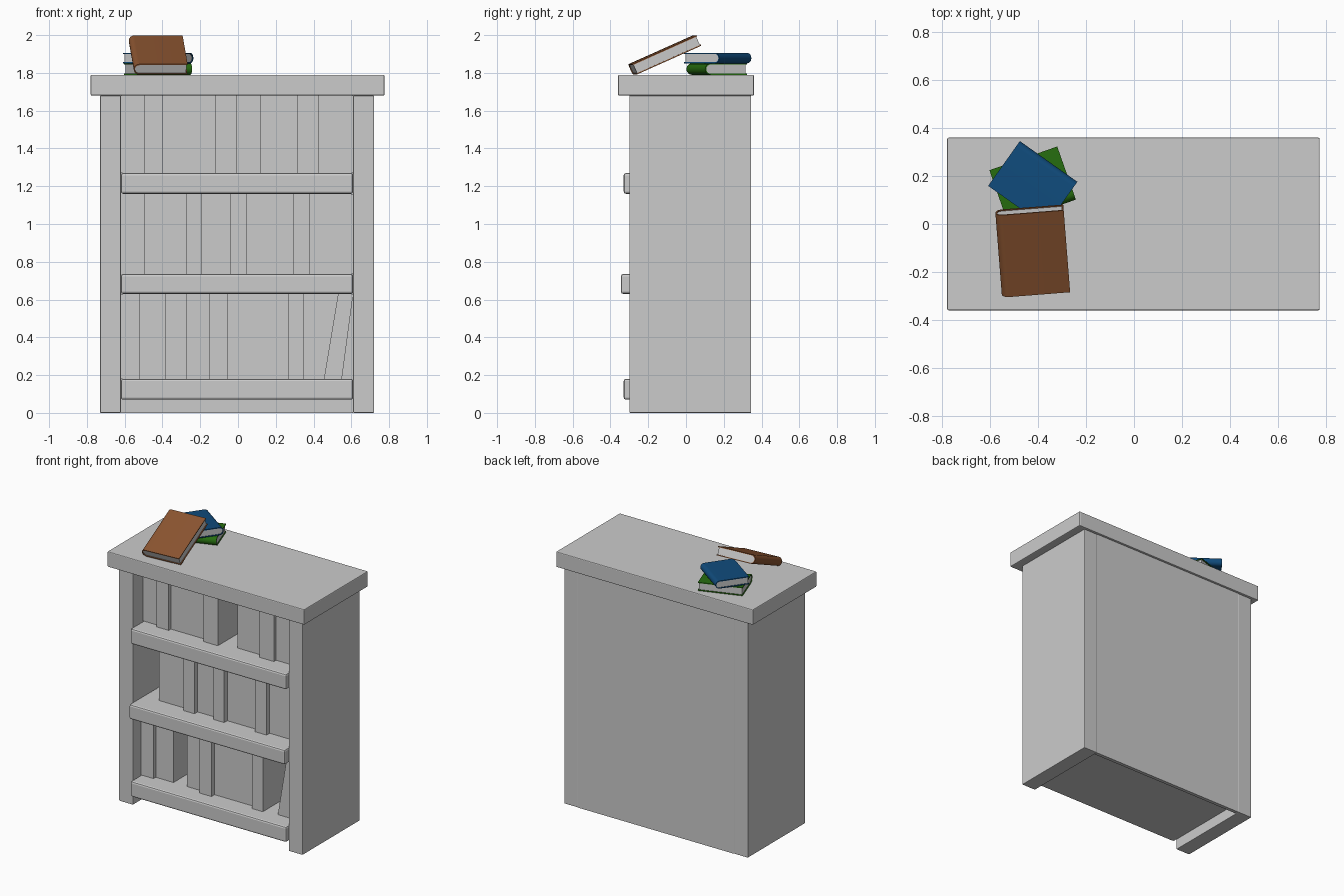
import bpy, bmesh, math
from mathutils import Matrix

if "Cube" in bpy.data.objects:
    bpy.data.objects.remove(bpy.data.objects["Cube"])


def finish(name, bm, color=None, bevel=0.0, smooth=False):
    bmesh.ops.recalc_face_normals(bm, faces=bm.faces)
    me = bpy.data.meshes.new(name)
    bm.to_mesh(me)
    bm.free()
    ob = bpy.data.objects.new(name, me)
    bpy.context.collection.objects.link(ob)
    if color:
        mat = bpy.data.materials.new(name + "_color")
        mat.diffuse_color = (*color, 1)
        mat.use_nodes = True
        mat.node_tree.nodes["Principled BSDF"].inputs["Base Color"].default_value = mat.diffuse_color
        me.materials.append(mat)
    if bevel:
        mod = ob.modifiers.new("bevel", 'BEVEL')
        mod.width, mod.segments = bevel, 2
    if smooth:
        bpy.ops.object.select_all(action='DESELECT')
        ob.select_set(True)
        bpy.context.view_layer.objects.active = ob
        bpy.ops.object.shade_smooth_by_angle(angle=math.radians(35))
    return ob


def box(name, x0, x1, y0, y1, z0, z1, bevel=0.0):
    bm = bmesh.new()
    bmesh.ops.create_cube(bm, size=1)
    for v in bm.verts:
        v.co = ((x0, x1)[v.co.x > 0], (y0, y1)[v.co.y > 0], (z0, z1)[v.co.z > 0])
    return finish(name, bm, None, bevel)


def prism(name, points, direction, color=None, smooth=False):
    bm = bmesh.new()
    face = bm.faces.new([bm.verts.new(p) for p in points])
    ext = bmesh.ops.extrude_face_region(bm, geom=[face], use_keep_orig=True)
    for g in ext["geom"]:
        if isinstance(g, bmesh.types.BMVert):
            for i in range(3):
                g.co[i] += direction[i]
    return finish(name, bm, color, 0, smooth)


# Cabinet carcass
box("top_slab", -0.78, 0.775, -0.36, 0.36, 1.68, 1.79, 0.006)
box("left_side", -0.73, -0.62, -0.30, 0.345, 0, 1.68, 0.004)
box("right_side", 0.61, 0.72, -0.30, 0.345, 0, 1.68, 0.004)
box("back_panel", -0.62, 0.61, 0.32, 0.345, 0, 1.68)

# Shelves, the middle one sticking out a little further
for label, front, z0, z1 in (("bottom", -0.33, 0.07, 0.18),
                             ("middle", -0.345, 0.63, 0.735),
                             ("upper", -0.33, 1.16, 1.27)):
    box(label + "_shelf", -0.62, 0.61, front, 0.32, z0, z1, 0.012)

# Grey books: (left, right, front y) per row, with gaps left open
BACK, OUT = -0.185, -0.22
rows = {
    "bottom": (0.18, 0.63, [(-0.62, -0.52, -0.21), (-0.52, -0.38, BACK), (-0.275, -0.15, BACK),
                            (-0.15, -0.055, OUT), (-0.055, 0.265, BACK), (0.265, 0.35, OUT)]),
    "middle": (0.735, 1.16, [(-0.495, -0.275, BACK), (-0.275, -0.19, OUT), (-0.19, -0.04, BACK),
                             (-0.04, 0.045, OUT), (0.045, 0.29, BACK), (0.29, 0.38, OUT),
                             (0.38, 0.61, BACK)]),
    "upper": (1.27, 1.68, [(-0.62, -0.495, BACK), (-0.495, -0.40, -0.21), (-0.40, -0.12, BACK),
                           (-0.12, -0.005, OUT), (0.12, 0.315, -0.175), (0.315, 0.43, -0.21),
                           (0.43, 0.61, BACK)]),
}
for row, (z0, z1, books) in rows.items():
    for i, (x0, x1, y) in enumerate(books):
        box(f"{row}_row_book_{i + 1}", x0, x1, y, 0.32, z0, z1)

# Leaning book at the end of the bottom row
prism("leaning_book", [(0.455, -0.20, 0.18), (0.55, -0.20, 0.18),
                       (0.61, -0.20, 0.63), (0.53, -0.20, 0.63)], (0, 0.52, 0))


def loose_book(name, length, width, thick, color, matrix):
    """Book with a round spine on local -y, spine running along local x."""
    t, r, cy = 0.006, thick / 2, -width / 2 + thick / 2

    def arc(rad):
        angles = [math.pi / 2 + math.pi * k / 12 for k in range(13)]
        return [(cy + rad * math.cos(a), rad * math.sin(a)) for a in angles]

    outer, inner = arc(r), arc(r - t)
    edge = width / 2
    cover = [(edge, r)] + outer + [(edge, -r), (edge, t - r)] + inner[::-1] + [(edge, r - t)]
    pages = [(edge - 0.006, r - t)] + inner + [(edge - 0.006, t - r)]
    for part, prof, ln, col in (("cover", cover, length, color),
                                ("pages", pages, length - 0.01, (0.7, 0.7, 0.7))):
        ob = prism(f"{name}_{part}", [(-ln / 2, y, z) for y, z in prof], (ln, 0, 0), col, True)
        ob.matrix_world = matrix


def place(x, y, z, turn, tilt=0):
    return (Matrix.Translation((x, y, z)) @ Matrix.Rotation(math.radians(turn), 4, 'Z')
            @ Matrix.Rotation(math.radians(tilt), 4, 'Y'))


# Two stacked books and one leaning on them
loose_book("green_book", 0.30, 0.235, 0.06, (0.02, 0.155, 0.005), place(-0.423, 0.163, 1.82, 19.3))
loose_book("blue_book", 0.294, 0.229, 0.055, (0.005, 0.07, 0.2), place(-0.4225, 0.1675, 1.878, 144.7))
loose_book("brown_book", 0.375, 0.285, 0.06, (0.26, 0.09, 0.03), place(-0.423, -0.113, 1.895, -85.5, 24))
